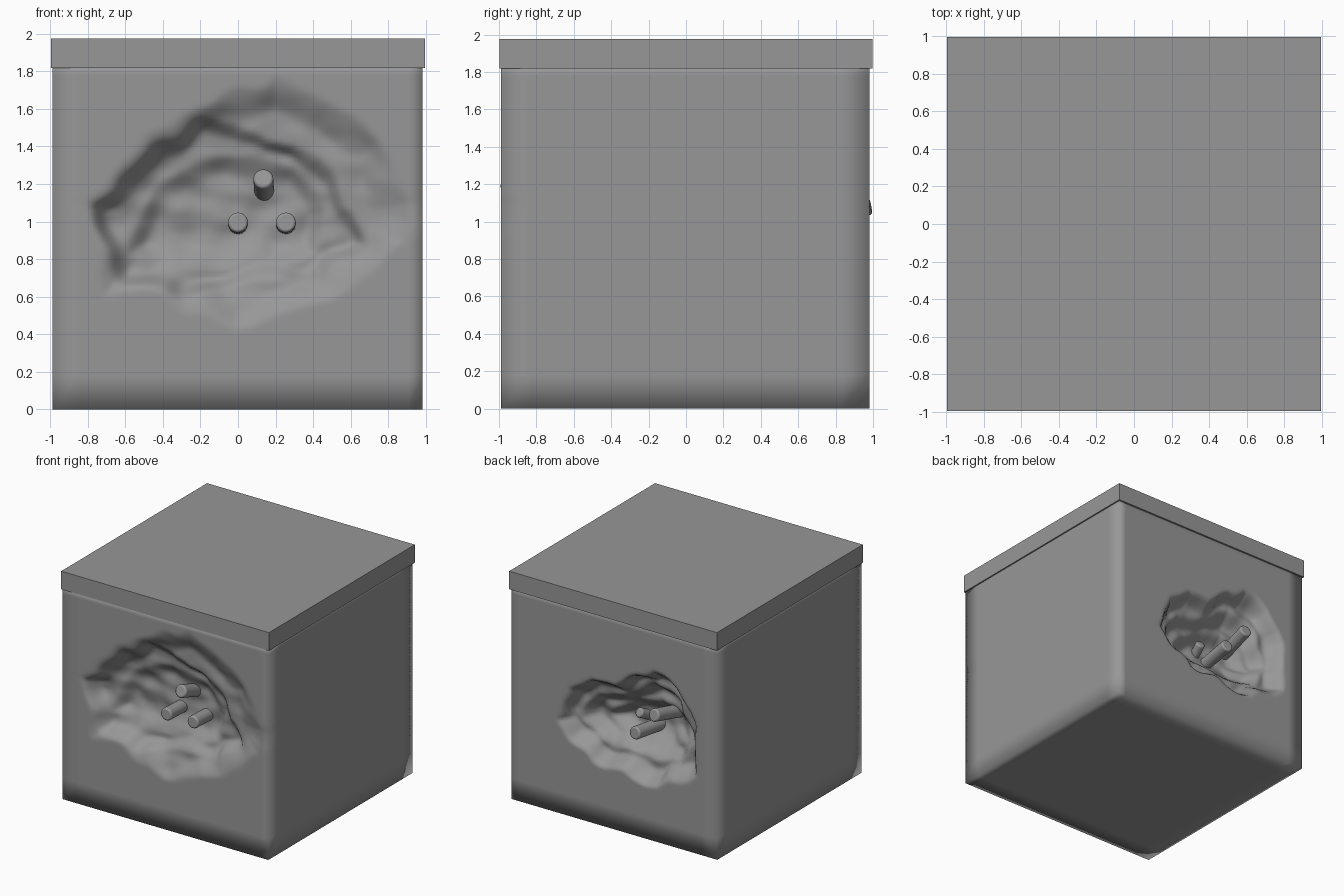
import bpy, bmesh, math
from mathutils import Vector, noise

if "Cube" in bpy.data.objects:
    bpy.data.objects.remove(bpy.data.objects["Cube"])

grey = bpy.data.materials.new("dark_grey")
grey.diffuse_color = (.31, .31, .31, 1)
grey.use_nodes = True
grey.node_tree.nodes["Principled BSDF"].inputs["Base Color"].default_value = grey.diffuse_color


def fine(a, b, n):
    return [a + (b - a) * i / n for i in range(n + 1)]


# Cavity outlines (x, z) from outer rim to inner floor, each with depth and slope width
FRONT = [
    ([(-.82, 1.1), (-.7, 1.2), (-.45, 1.47), (-.1, 1.66), (.2, 1.76), (.5, 1.63), (.75, 1.43),
      (.9, 1.1), (.88, .9), (.6, .66), (.3, .5), (0, .44), (-.2, .52), (-.4, .62), (-.7, .62), (-.72, .85)],
     .08, .2),
    ([(-.78, 1.08), (-.66, 1.18), (-.45, 1.4), (-.2, 1.53), (0, 1.52), (.15, 1.42), (.3, 1.42), (.45, 1.32),
      (.62, 1.05), (.65, .88), (.45, .72), (.2, .7), (-.2, .62), (-.63, .65), (-.68, .85)],
     .07, .10),
    ([(-.6, .82), (-.5, 1.1), (-.33, 1.28), (-.05, 1.34), (.3, 1.28), (.5, 1.05), (.4, .82), (.1, .75), (-.3, .75)],
     .06, .14),
]
BACK = [
    ([(.55, .8), (.42, 1.1), (.22, 1.24), (0, 1.24), (-.2, 1.38), (-.38, 1.46), (-.6, 1.36), (-.72, 1.2),
      (-.79, .9), (-.76, .68), (-.6, .58), (-.4, .5), (-.1, .52), (.2, .55), (.42, .68)], .13, .11),
    ([(.38, .82), (.25, 1.06), (0, 1.12), (-.3, 1.3), (-.55, 1.22), (-.68, .9), (-.55, .68), (-.1, .64), (.25, .7)],
     .10, .11),
    ([(.18, .85), (.05, 1.0), (-.3, 1.14), (-.5, 1.05), (-.56, .85), (-.4, .74), (0, .74)], .09, .13),
]


def inside_distance(x, z, poly):
    best, inside = 9.0, False
    for (ax, az), (bx, bz) in zip(poly, poly[1:] + poly[:1]):
        dx, dz = bx - ax, bz - az
        t = max(0, min(1, ((x - ax) * dx + (z - az) * dz) / (dx * dx + dz * dz)))
        best = min(best, math.hypot(x - ax - t * dx, z - az - t * dz))
        if (az > z) != (bz > z) and x < ax + (z - az) * dx / dz:
            inside = not inside
    return best if inside else -best


def depth(x, z, layers, seed):
    w = .05 * noise.noise(Vector((x * 5, z * 5, seed)))
    total = 0
    for poly, d, width in layers:
        s = max(0, min(1, (inside_distance(x, z, poly) + w + .02) / width))
        total += d * s * s * (3 - 2 * s)
    return total + min(1, total * 8) * .03 * noise.noise(Vector((x * 6, z * 8, seed + 4)))


# Earth block, finely gridded where the cavities are
X0, X1, Y0, Y1, H = -.987, .983, -.989, .982, 1.84
xs = [X0] + fine(-.84, .91, 84) + [X1]
ys = [Y0, -.83, 0, .83, Y1]
zs = [0, .18] + fine(.38, 1.78, 68) + [H]
bm = bmesh.new()


def sheet(us, vs, point):
    g = [[bm.verts.new(point(u, v)) for v in vs] for u in us]
    for a, b in zip(g, g[1:]):
        for j in range(len(vs) - 1):
            bm.faces.new((a[j], b[j], b[j + 1], a[j + 1]))


def dig(x, z, layers, seed):
    if x in (X0, X1) or z in (0, H):
        return 0
    return depth(x, z, layers, seed)


sheet(xs, zs, lambda x, z: (x, Y0 + dig(x, z, FRONT, 1), z))
sheet(xs, zs, lambda x, z: (x, Y1 - dig(x, z, BACK, 9), z))
for side in (X0, X1):
    sheet(ys, zs, lambda y, z: (side, y, z))
for level in (0, H):
    sheet(xs, ys, lambda x, y: (x, y, level))
bmesh.ops.remove_doubles(bm, verts=bm.verts, dist=1e-4)
bmesh.ops.recalc_face_normals(bm, faces=bm.faces)
for f in bm.faces:
    f.smooth = True
mesh = bpy.data.meshes.new("earth_block")
bm.to_mesh(mesh)
bm.free()
mesh.materials.append(grey)
bpy.context.collection.objects.link(bpy.data.objects.new("earth_block", mesh))

# Flat top slab
bpy.ops.mesh.primitive_cube_add(size=1, location=(0, 0, 1.897))
slab = bpy.context.object
slab.name = "top_slab"
slab.scale = (1.99, 1.995, .156)
slab.data.materials.append(grey)


# Round pegs standing in the cavities, with softened tips
def peg(name, tip, root, r=.053):
    tip, root = Vector(tip), Vector(root)
    axis = tip - root
    bpy.ops.mesh.primitive_cylinder_add(vertices=32, radius=r, depth=axis.length, location=(tip + root) / 2)
    ob = bpy.context.object
    ob.name = name
    ob.rotation_euler = axis.to_track_quat('Z', 'Y').to_euler()
    ob.data.materials.append(grey)
    bpy.ops.object.shade_smooth_by_angle()
    bevel = ob.modifiers.new("soft_tip", 'BEVEL')
    bevel.width = .012
    bevel.segments = 2


peg("front_peg_upper", (.135, -.98, 1.23), (.14, -.72, 1.15))
peg("front_peg_left", (0, -.985, .995), (0, -.72, .985))
peg("front_peg_right", (.255, -.985, .995), (.255, -.72, .985))
peg("back_peg_upper", (-.38, .985, 1.09), (-.42, .58, 1.0))
peg("back_peg_lower", (-.19, .975, .88), (-.22, .58, .84))
peg("back_peg_short", (-.08, .76, .95), (-.12, .58, .86), .04)
